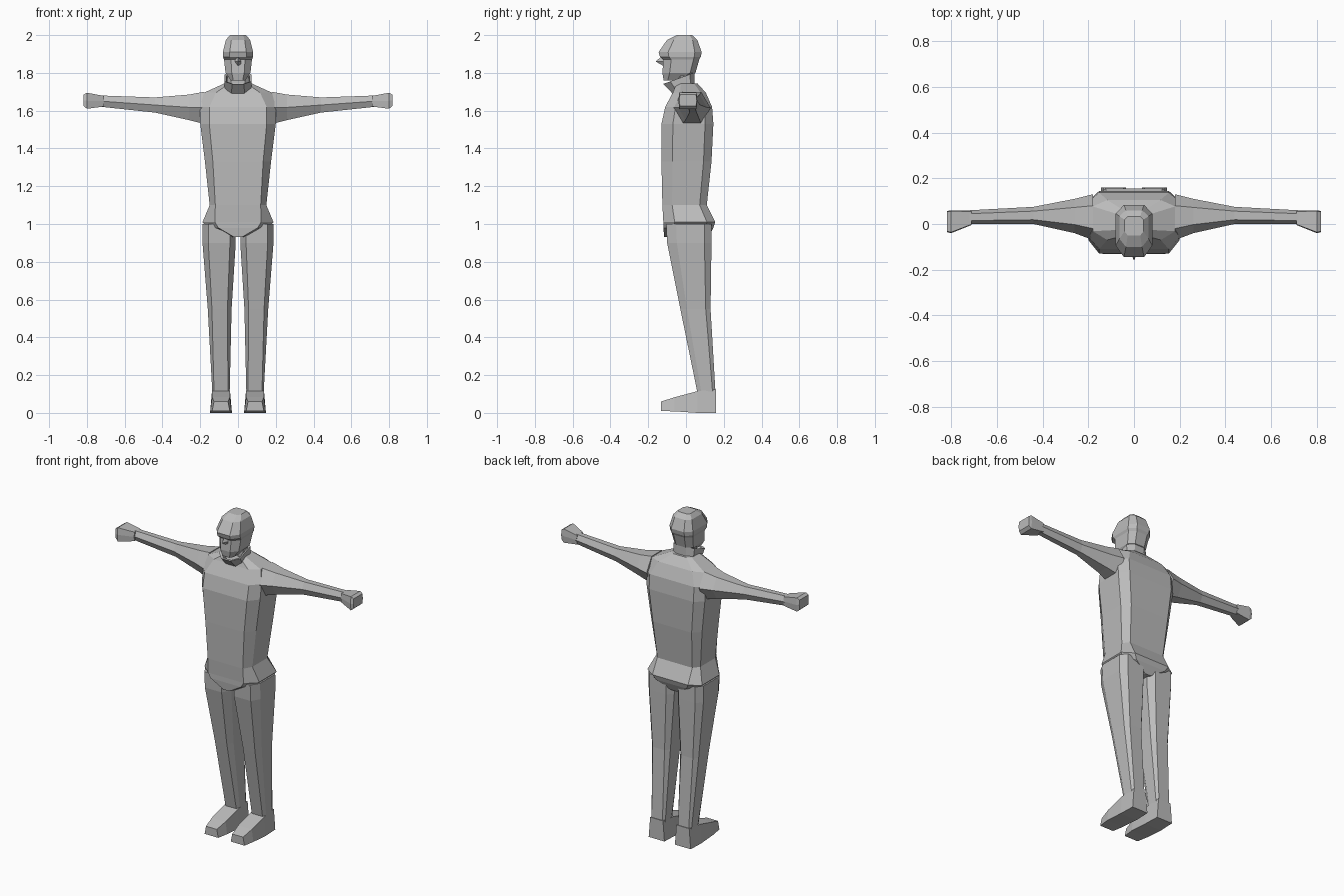
import bpy
import bmesh

cube = bpy.data.objects.get("Cube")
if cube:
    bpy.data.objects.remove(cube, do_unlink=True)

grey = bpy.data.materials.new("plain grey")
grey.use_nodes = True
tone = (0.5, 0.5, 0.5, 1)
grey.diffuse_color = tone
grey.node_tree.nodes["Principled BSDF"].inputs["Base Color"].default_value = tone


def loft(name, rings, closed=True):
    """Skin a list of equal-sized point rings into one flat-shaded object."""
    bm = bmesh.new()
    loops = [[bm.verts.new(point) for point in ring] for ring in rings]
    count = len(loops[0])
    for lower, upper in zip(loops, loops[1:]):
        for i in range(count):
            j = (i + 1) % count
            bm.faces.new((lower[i], lower[j], upper[j], upper[i]))
    if closed:
        bm.faces.new(loops[0])
        bm.faces.new(loops[-1])
    bmesh.ops.recalc_face_normals(bm, faces=bm.faces)
    mesh = bpy.data.meshes.new(name)
    bm.to_mesh(mesh)
    bm.free()
    mesh.materials.append(grey)
    obj = bpy.data.objects.new(name, mesh)
    bpy.context.collection.objects.link(obj)
    return obj


def section(z, half_width, front, back, centre=0, flat=0.65, slope=0):
    """Horizontal octagon whose facets follow from its width and depth."""
    depth = back - front
    facet = half_width * flat
    half = [(facet, front), (half_width, front + depth * 0.22),
            (half_width, back - depth * 0.16), (facet, back)]
    outline = half + [(-x, y) for x, y in reversed(half)]
    return [(centre + x, y, z + slope * y) for x, y in outline]


def arm_section(side, x, front, back, low, high, cut=0.25):
    """Hexagon across an arm; cut is how far its corners are taken in."""
    inset = (back - front) * cut
    middle = (low + high) / 2
    outline = [(front + inset, high), (back - inset, high), (back, middle),
               (back - inset, low), (front + inset, low), (front, middle)]
    return [(side * x, y, z) for y, z in outline]


def foot_section(side, y, half_width, low, high, centre=0.09, taper=0.01):
    """Upright slice of a foot, a little narrower at the top."""
    outline = [(-half_width, low), (half_width, low),
               (half_width - taper, high), (taper - half_width, high)]
    return [(side * (centre + x), y, z) for x, z in outline]


# Torso: crotch, buttocks, waist, ribs, chest, shoulders, neck base
loft("torso", [
    section(0.93, 0.03, -0.115, 0.12),
    section(0.98, 0.16, -0.12, 0.145),
    section(1.01, 0.188, -0.12, 0.155),
    section(1.1, 0.15, -0.125, 0.11, flat=0.8),
    section(1.33, 0.175, -0.13, 0.135, flat=0.76),
    section(1.53, 0.2, -0.13, 0.145, flat=0.76),
    section(1.62, 0.2, -0.11, 0.138, flat=0.76),
    section(1.695, 0.18, -0.07, 0.105),
    section(1.745, 0.07, -0.05, 0.06),
])

# Neck, with a sloping collar that flares forward and has an open top
loft("neck", [section(z, 0.055, -0.05, 0.042) for z in (1.7, 1.82)])
loft("collar", [
    section(1.7, 0.068, -0.06, 0.046, flat=0.5, slope=0.36),
    section(1.785, 0.072, -0.12, 0.046, flat=0.45, slope=0.36),
    section(1.78, 0.06, -0.105, 0.038, flat=0.45, slope=0.36),
    section(1.72, 0.055, -0.05, 0.036, flat=0.5, slope=0.36),
], closed=False)

# Head: chin, jaw, cheeks, brow ledge, crown
loft("head", [
    section(1.76, 0.038, -0.118, -0.02),
    section(1.8, 0.066, -0.125, 0.05, flat=0.5),
    section(1.87, 0.074, -0.12, 0.07, flat=0.5),
    section(1.885, 0.08, -0.138, 0.078, flat=0.55),
    section(1.91, 0.08, -0.145, 0.083, flat=0.55),
    section(1.975, 0.064, -0.1, 0.06, flat=0.55),
    section(2, 0.042, -0.05, 0.032),
])


def nose_section(z, half_width, tip, root=-0.11):
    return [(-half_width, root, z), (0, tip, z), (half_width, root, z)]


loft("nose", [
    nose_section(1.89, 0.012, -0.128),
    nose_section(1.86, 0.022, -0.16),
    nose_section(1.84, 0.018, -0.125),
])

# Limbs, repeated on both sides
for side, label in ((1, "left"), (-1, "right")):
    # Arm: shoulder, upper arm, elbow, wrist
    loft(label + "_arm", [
        arm_section(side, 0.18, -0.07, 0.13, 1.53, 1.7),
        arm_section(side, 0.26, -0.04, 0.11, 1.55, 1.685),
        arm_section(side, 0.44, 0, 0.075, 1.59, 1.67),
        arm_section(side, 0.72, 0, 0.06, 1.62, 1.68),
    ])

    # Closed hand, nearly square in section
    loft(label + "_hand", [
        arm_section(side, 0.71, -0.004, 0.058, 1.622, 1.678, cut=0.04),
        arm_section(side, 0.8, -0.04, 0.06, 1.61, 1.695, cut=0.04),
        arm_section(side, 0.817, -0.036, 0.057, 1.625, 1.685, cut=0.04),
    ])

    # Leg: hip, thigh, knee, ankle
    loft(label + "_leg", [
        section(1, 0.088, -0.105, 0.135, centre=side * 0.1),
        section(0.9, 0.088, -0.1, 0.135, centre=side * 0.1),
        section(0.55, 0.063, -0.03, 0.13, centre=side * 0.097),
        section(0.11, 0.046, 0.06, 0.156, centre=side * 0.09, flat=0.8),
    ])

    # Foot: toe, ball, instep, heel
    loft(label + "_foot", [
        foot_section(side, -0.132, 0.047, 0.01, 0.06),
        foot_section(side, -0.06, 0.057, 0.008, 0.083),
        foot_section(side, 0.06, 0.058, 0, 0.115),
        foot_section(side, 0.16, 0.054, 0, 0.125),
    ])
